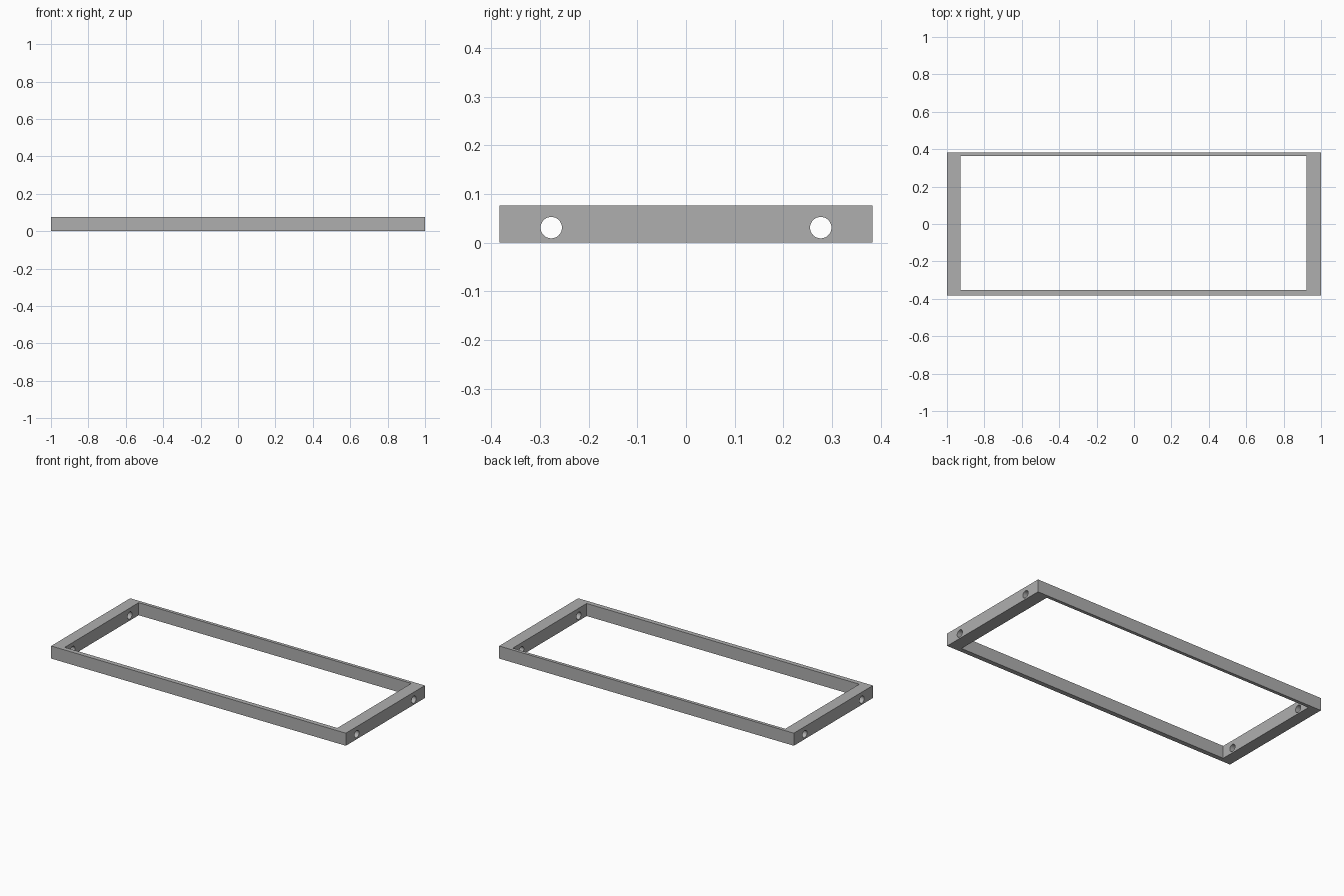
import bpy
import math

cube = bpy.data.objects.get("Cube")
if cube:
    bpy.data.objects.remove(cube, do_unlink=True)

HALF_X, HALF_Y, HEIGHT = 1.0, 0.383, 0.077
HOLE_Y, HOLE_Z, HOLE_R = 0.277, 0.031, 0.022

grey = bpy.data.materials.new("plain grey")
grey.use_nodes = True
colour = (0.43, 0.43, 0.43, 1)
grey.diffuse_color = colour
grey.node_tree.nodes["Principled BSDF"].inputs["Base Color"].default_value = colour


def box(name, x0, x1, y0, y1, z0, z1):
    bpy.ops.mesh.primitive_cube_add(
        size=1, location=((x0 + x1) / 2, (y0 + y1) / 2, (z0 + z1) / 2))
    ob = bpy.context.object
    ob.name = name
    ob.scale = (x1 - x0, y1 - y0, z1 - z0)
    bpy.ops.object.transform_apply(location=True, rotation=True, scale=True)
    ob.data.materials.append(grey)
    return ob


def cut(target, cutter):
    """Subtract the cutter from the target, then discard it."""
    cutter.hide_render = True
    mod = target.modifiers.new("cut", "BOOLEAN")
    mod.operation = "DIFFERENCE"
    mod.solver = "EXACT"
    mod.object = cutter
    bpy.context.view_layer.objects.active = target
    bpy.ops.object.modifier_apply(modifier=mod.name)
    bpy.data.objects.remove(cutter, do_unlink=True)


# Rectangular frame: wide end rails, thin front and back rails
frame = box("frame", -HALF_X, HALF_X, -HALF_Y, HALF_Y, 0, HEIGHT)
cut(frame, box("opening_cutter", -0.928, 0.922, -0.354, 0.363, -0.1, 0.2))

# Round holes through both end rails
for side in (-1, 1):
    bpy.ops.mesh.primitive_cylinder_add(
        vertices=48, radius=HOLE_R, depth=2.4,
        location=(0, side * HOLE_Y, HOLE_Z), rotation=(0, math.pi / 2, 0))
    hole = bpy.context.object
    hole.name = "hole_cutter"
    hole.data.materials.append(grey)
    cut(frame, hole)

# Smooth hole walls, crisp edges elsewhere
bpy.ops.object.select_all(action="DESELECT")
frame.select_set(True)
bpy.context.view_layer.objects.active = frame
bpy.ops.object.shade_smooth_by_angle(angle=math.radians(30))
